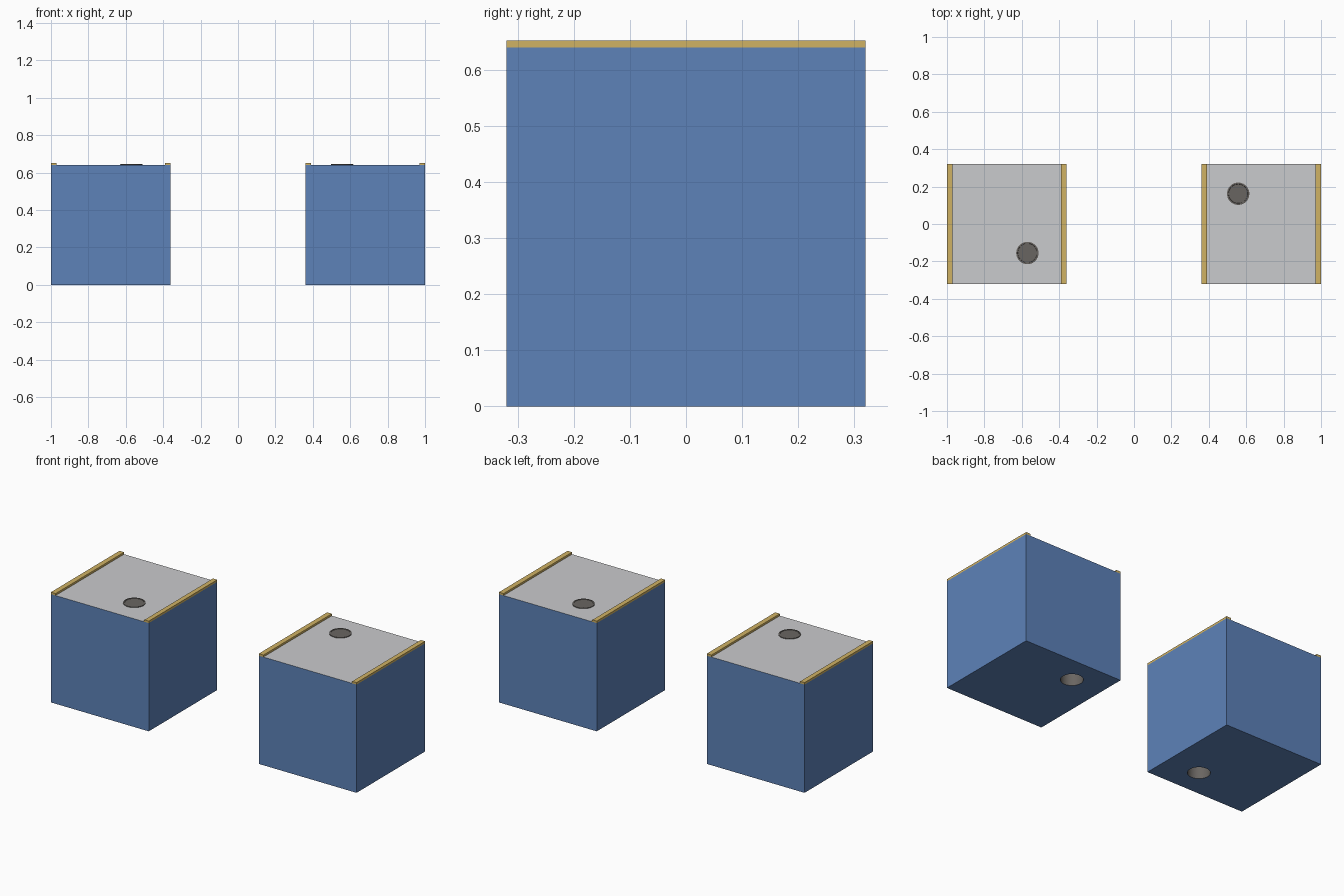
import bpy, bmesh, math

if "Cube" in bpy.data.objects:
    bpy.data.objects.remove(bpy.data.objects["Cube"])

S = 0.64      # cube size
R = 0.06      # pipe radius
N = 32        # pipe sides


def lin(c):
    c /= 255
    return c / 12.92 if c <= 0.04045 else ((c + 0.055) / 1.055) ** 2.4


def material(name, r, g, b):
    m = bpy.data.materials.new(name)
    m.diffuse_color = (lin(r), lin(g), lin(b), 1)
    m.use_nodes = True
    m.node_tree.nodes["Principled BSDF"].inputs["Base Color"].default_value = m.diffuse_color
    return m


blue = material("blue", 93, 130, 185)
grey = material("light grey", 202, 203, 205)
gold = material("gold", 208, 178, 100)
dark = material("dark grey", 105, 101, 97)


def finish(name, bm, mats, smooth=False):
    me = bpy.data.meshes.new(name)
    bm.to_mesh(me)
    bm.free()
    for m in mats:
        me.materials.append(m)
    ob = bpy.data.objects.new(name, me)
    bpy.context.collection.objects.link(ob)
    if smooth:
        bpy.ops.object.select_all(action='DESELECT')
        ob.select_set(True)
        bpy.context.view_layer.objects.active = ob
        bpy.ops.object.shade_smooth_by_angle(angle=math.radians(35))
    return ob


def circle(bm, px, py, r, z):
    return [bm.verts.new((px + r * math.cos(2 * math.pi * i / N),
                          py + r * math.sin(2 * math.pi * i / N), z)) for i in range(N)]


def loop_edges(bm, vs):
    return [bm.edges.new((vs[i], vs[(i + 1) % len(vs)])) for i in range(len(vs))]


def bridge(bm, a, b):
    for i in range(len(a)):
        j = (i + 1) % len(a)
        bm.faces.new((a[i], a[j], b[j], b[i]))


def ground_block(name, cx, px, py):
    # cube whose bottom and top are pierced by the pipe; grey top face
    bm = bmesh.new()
    h = S / 2
    rings = []
    for z in (0, S):
        sq = [bm.verts.new((cx + x, y, z)) for x, y in ((-h, -h), (h, -h), (h, h), (-h, h))]
        edges = loop_edges(bm, sq) + loop_edges(bm, circle(bm, px, py, R, z))
        bmesh.ops.triangle_fill(bm, use_beauty=True, edges=edges,
                                normal=(0, 0, 1 if z else -1))
        rings.append(sq)
    bridge(bm, *rings)
    bm.normal_update()
    for f in bm.faces:
        up = f.calc_center_median().z
        if up > S - 0.001:
            f.material_index = 1
            if f.normal.z < 0:
                f.normal_flip()
        elif up < 0.001 and f.normal.z > 0:
            f.normal_flip()
    finish(name, bm, [blue, grey])


def pipe(name, px, py):
    # inner wall of the shaft, facing inwards
    bm = bmesh.new()
    bridge(bm, circle(bm, px, py, R, S), circle(bm, px, py, R, 0))
    finish(name, bm, [dark], True)


def cover(name, px, py):
    # round lid with a raised rim, closed underneath
    bm = bmesh.new()
    profile = [(R, S - 0.002), (R, S + 0.004), (R - 0.002, S + 0.005),
               (R - 0.008, S + 0.005), (R - 0.009, S + 0.003)]
    rings = [circle(bm, px, py, r, z) for r, z in profile]
    for a, b in zip(rings, rings[1:]):
        bridge(bm, a, b)
    bm.faces.new(rings[-1])
    bm.faces.new(rings[0][::-1])
    finish(name, bm, [dark])


def curb(name, x_edge, inward):
    # strip along the edge with a softened inner top corner
    bm = bmesh.new()
    w, t, b = 0.03, 0.012, 0.003
    prof = [(0, 0), (w, 0), (w, t - b), (w - b * 0.3, t - b * 0.3), (w - b, t), (0, t)]
    ends = [[bm.verts.new((x_edge + inward * x, y, S + z)) for x, z in prof]
            for y in (-S / 2, S / 2)]
    bridge(bm, *ends)
    for e in ends:
        bm.faces.new(e)
    bmesh.ops.recalc_face_normals(bm, faces=bm.faces[:])
    finish(name, bm, [gold])


for side, cx, px, py in (("left", -0.68, -0.57, -0.155), ("right", 0.68, 0.557, 0.162)):
    ground_block(side + "_block", cx, px, py)
    pipe(side + "_pipe", px, py)
    cover(side + "_cover", px, py)
    curb(side + "_curb_a", cx - S / 2, 1)
    curb(side + "_curb_b", cx + S / 2, -1)
